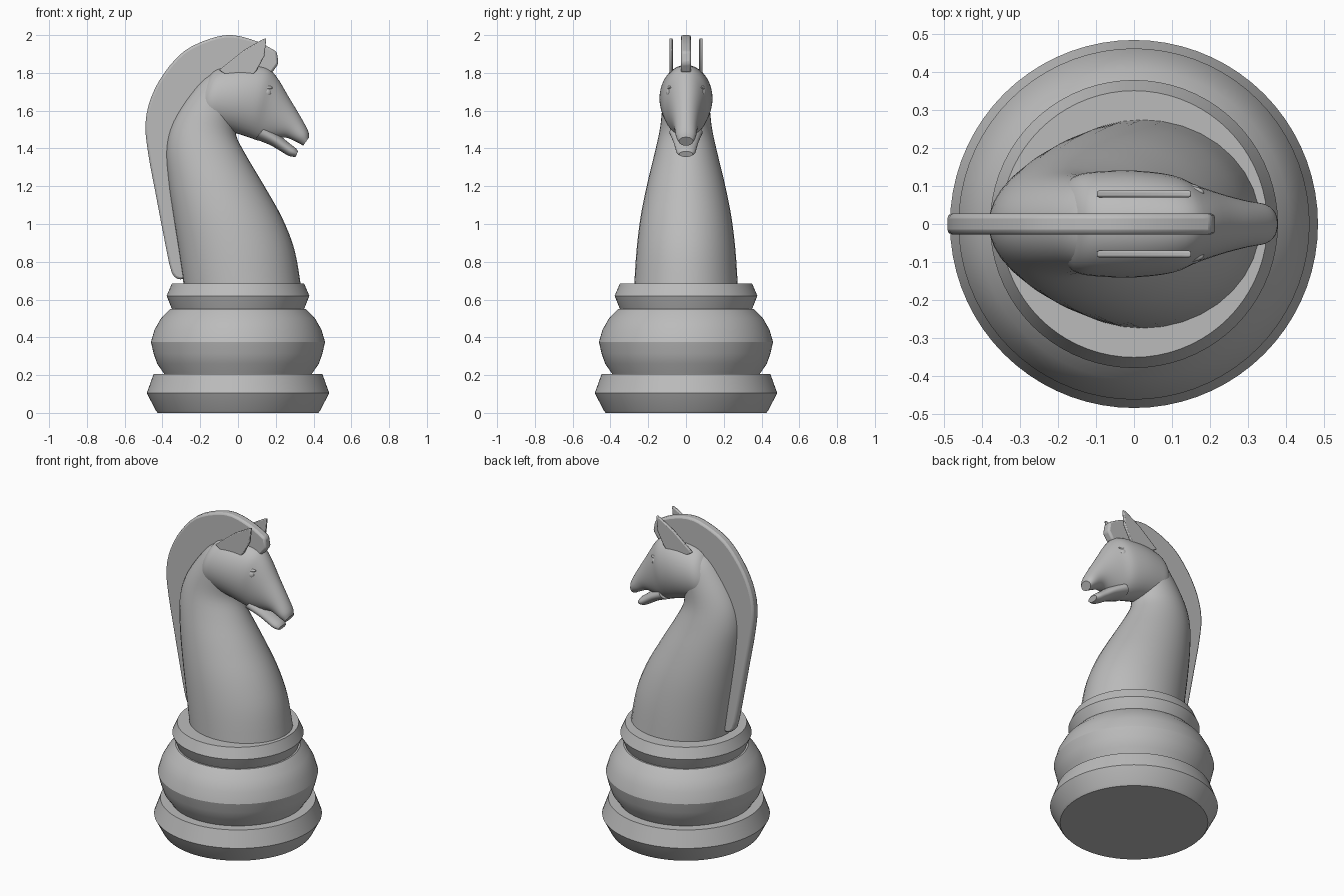
import bpy, bmesh, math

if "Cube" in bpy.data.objects:
    bpy.data.objects.remove(bpy.data.objects["Cube"])

grey = bpy.data.materials.new("grey stone")
grey.diffuse_color = (0.5, 0.5, 0.5, 1)
grey.use_nodes = True
grey.node_tree.nodes["Principled BSDF"].inputs["Base Color"].default_value = grey.diffuse_color


def finish(name, bm, angle=35, bevel=0):
    bmesh.ops.recalc_face_normals(bm, faces=bm.faces)
    me = bpy.data.meshes.new(name)
    bm.to_mesh(me)
    bm.free()
    ob = bpy.data.objects.new(name, me)
    bpy.context.collection.objects.link(ob)
    me.materials.append(grey)
    if bevel:
        mod = ob.modifiers.new("Bevel", 'BEVEL')
        mod.width, mod.segments = bevel, 2
    bpy.ops.object.select_all(action='DESELECT')
    ob.select_set(True)
    bpy.context.view_layer.objects.active = ob
    bpy.ops.object.shade_smooth_by_angle(angle=math.radians(angle))
    return ob


def spline(pts, sub=4):
    """Catmull-Rom interpolation of tuples of any length."""
    out = []
    for i in range(len(pts) - 1):
        p0, p1, p2 = pts[max(i - 1, 0)], pts[i], pts[i + 1]
        p3 = pts[min(i + 2, len(pts) - 1)]
        for k in range(sub):
            t = k / sub
            out.append(tuple(
                0.5 * (2 * b + (c - a) * t + (2 * a - 5 * b + 4 * c - d) * t * t
                       + (3 * b - a - 3 * c + d) * t ** 3)
                for a, b, c, d in zip(p0, p1, p2, p3)))
    return out + [pts[-1]]


def skin(bm, rings):
    for r, s in zip(rings, rings[1:]):
        n = len(r)
        for i in range(n):
            bm.faces.new((r[i], r[(i + 1) % n], s[(i + 1) % n], s[i]))
    bm.faces.new(rings[0])
    bm.faces.new(rings[-1])


def lathe(name, profile, n=72):
    bm = bmesh.new()
    skin(bm, [[bm.verts.new((r * math.cos(i * math.tau / n), r * math.sin(i * math.tau / n), z))
               for i in range(n)] for r, z in profile])
    return finish(name, bm, 25)


def loft(name, sections, n=36):
    """Each section: one edge point (x, z), the opposite edge point (x, z), half width in y."""
    bm = bmesh.new()
    rings = []
    for ax, az, bx, bz, w in spline(sections):
        ring = []
        for i in range(n):
            c, s = math.cos(i * math.tau / n), math.sin(i * math.tau / n)
            ring.append(bm.verts.new(((ax + bx) / 2 + c * (ax - bx) / 2, w * s,
                                      (az + bz) / 2 + c * (az - bz) / 2)))
        rings.append(ring)
    skin(bm, rings)
    return finish(name, bm, 40)


def plate(name, outline, y, thick, bevel):
    bm = bmesh.new()
    skin(bm, [[bm.verts.new((x, y + s * thick / 2, z)) for x, z in outline] for s in (-1, 1)])
    return finish(name, bm, 30, bevel)


# turned base
lathe("base_foot", [(0.425, 0), (0.435, 0.012), (0.483, 0.105), (0.447, 0.205)])
lathe("base_bulb", [(0.385, 0.19), (0.393, 0.21), (0.428, 0.26), (0.447, 0.315), (0.461, 0.375),
                    (0.442, 0.44), (0.408, 0.5), (0.36, 0.55)])
lathe("base_collar", [(0.345, 0.54), (0.35, 0.55), (0.378, 0.62), (0.35, 0.685)])

# neck: front edge, back edge, half width
loft("neck", [
    (0.335, 0.66, -0.285, 0.66, 0.275), (0.30, 0.86, -0.315, 0.86, 0.262),
    (0.235, 1.03, -0.345, 1.05, 0.24), (0.14, 1.2, -0.37, 1.23, 0.205),
    (0.045, 1.36, -0.38, 1.4, 0.165), (-0.01, 1.47, -0.345, 1.54, 0.138),
    (-0.01, 1.56, -0.25, 1.69, 0.125), (0.0, 1.62, -0.15, 1.79, 0.118),
    (0.03, 1.66, 0.0, 1.835, 0.09)])

# head: top edge, bottom edge, half width
loft("head", [
    (-0.195, 1.72, -0.195, 1.56, 0.095), (-0.14, 1.80, -0.16, 1.515, 0.128),
    (-0.08, 1.83, -0.10, 1.50, 0.138), (0.03, 1.842, -0.02, 1.483, 0.14),
    (0.14, 1.832, 0.06, 1.458, 0.128), (0.20, 1.785, 0.12, 1.44, 0.102),
    (0.27, 1.67, 0.19, 1.45, 0.078), (0.33, 1.57, 0.25, 1.458, 0.062),
    (0.37, 1.495, 0.305, 1.437, 0.053), (0.377, 1.46, 0.345, 1.415, 0.038)])
loft("lower_jaw", [
    (0.15, 1.52, 0.09, 1.45, 0.088), (0.22, 1.47, 0.17, 1.418, 0.07),
    (0.265, 1.433, 0.23, 1.383, 0.058), (0.305, 1.402, 0.27, 1.36, 0.05),
    (0.318, 1.385, 0.305, 1.355, 0.036)])

# mane: thin bevelled crest whose inner edge is buried in the neck
mane_outer = [(-0.305, 0.705), (-0.35, 0.74), (-0.39, 0.92), (-0.435, 1.155), (-0.475, 1.37),
              (-0.49, 1.53), (-0.46, 1.67), (-0.39, 1.80), (-0.285, 1.915), (-0.15, 1.98),
              (-0.03, 2.0), (0.105, 1.965), (0.205, 1.912)]
mane_inner = [(0.215, 1.85), (0.18, 1.80), (0.0, 1.79), (-0.13, 1.75), (-0.22, 1.66),
              (-0.31, 1.52), (-0.34, 1.37), (-0.33, 1.21), (-0.30, 1.0), (-0.25, 0.72)]
plate("mane", spline(mane_outer, 3) + mane_inner, 0, 0.055, 0.013)

# ears and eyes, mirrored across y
ear = [(-0.10, 1.815), (0.0, 1.75), (0.06, 1.765), (0.10, 1.815), (0.14, 1.89),
       (0.15, 1.985), (0.125, 1.975), (0.03, 1.92)]
for side, s in (("right", -1), ("left", 1)):
    plate(side + "_ear", ear, s * 0.079, 0.018, 0.005)
    for part, pos, scale in (("eye", (0.152, 0.085, 1.695), (0.025, 0.02, 0.025)),
                             ("brow", (0.142, 0.083, 1.722), (0.042, 0.017, 0.012))):
        bm = bmesh.new()
        bmesh.ops.create_uvsphere(bm, u_segments=20, v_segments=12, radius=1)
        bmesh.ops.scale(bm, vec=scale, verts=bm.verts)
        bmesh.ops.translate(bm, vec=(pos[0], s * pos[1], pos[2]), verts=bm.verts)
        finish(side + "_" + part, bm)
